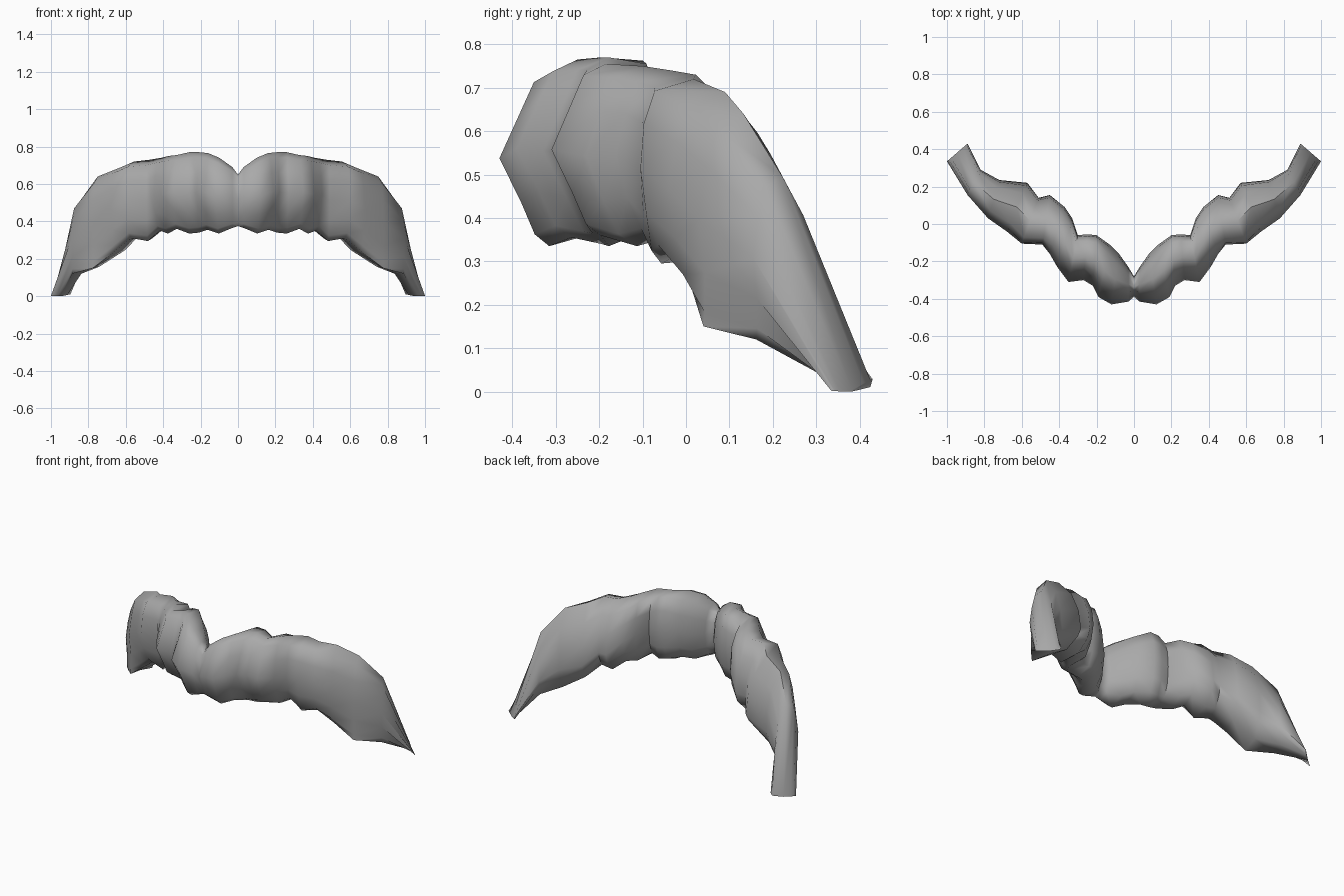
import bpy, bmesh, math
from mathutils import Vector

if "Cube" in bpy.data.objects:
    bpy.data.objects.remove(bpy.data.objects["Cube"])

# Cross-sections along one side:
# front x, front y, back x, back y, top z, bottom z,
# forward lean of the underside, back boxiness power, back drop, front flatness
SECTIONS = [
    (0.00, -0.39, 0.00, -0.28, 0.65, 0.375, 0, 0.8, 0, 0),
    (0.03, -0.415, 0.03, -0.23, 0.69, 0.365, 0.1, 0.8, 0, 0),
    (0.12, -0.43, 0.08, -0.16, 0.74, 0.335, 0.15, 0.7, 0, 0),
    (0.19, -0.39, 0.13, -0.11, 0.765, 0.355, 0.1, 0.6, 0, 0),
    (0.22, -0.33, 0.20, -0.06, 0.77, 0.34, 0, 0.5, -0.03, 0),
    (0.27, -0.30, 0.25, -0.055, 0.77, 0.335, 0, 0.5, -0.02, 0),
    (0.35, -0.31, 0.30, -0.06, 0.755, 0.36, 0.1, 0.5, 0, 0),
    (0.41, -0.23, 0.33, 0.03, 0.75, 0.335, 0.1, 0.5, 0, 0.3),
    (0.45, -0.16, 0.37, 0.09, 0.74, 0.35, 0.2, 0.6, 0.03, 0.7),
    (0.49, -0.11, 0.45, 0.155, 0.73, 0.295, 0.6, 0.8, 0.08, 1),
    (0.60, -0.105, 0.51, 0.14, 0.72, 0.31, 0.35, 0.8, 0.09, 1),
    (0.68, -0.04, 0.57, 0.22, 0.69, 0.24, 0.6, 0.8, 0.11, 0.8),
    (0.78, 0.03, 0.72, 0.235, 0.64, 0.15, 0.9, 0.7, 0.10, 0.6),
    (0.89, 0.155, 0.82, 0.29, 0.495, 0.12, 0.9, 0.5, 0.09, 0.6),
    (1.00, 0.335, 0.89, 0.43, 0.003, 0.0, 0, 0.8, -0.027, 0.6),
]
SIDES = 12


def section_ring(bm, fx, fy, bx, by, top, bottom, lean, boxy, drop, flat):
    """Ring with a wedge-like or flat front and a boxier back."""
    front, back = Vector((fx, fy, 0)), Vector((bx, by, 0))
    mid, half = (front + back) / 2, (front - back) / 2
    ring = []
    for i in range(SIDES):
        a = 2 * math.pi * i / SIDES
        c, s = math.cos(a), math.sin(a)
        if c > 1e-6:
            wedge = 1 - (0.68 if s > 0 else 0.8) * abs(s)   # straight-sided front
            c = wedge + (c ** (0.45 if s > 0 else 0.95) - wedge) * flat
        elif c < -1e-6:
            c = -abs(c) ** boxy
        else:
            c = 0
        along = c + lean * max(0, -s) * (1 - abs(c))
        p = mid + half * along
        p.z = (top + bottom) / 2 + s * (top - bottom) / 2
        p.z -= drop * max(0, -c) * (1 if s > -0.1 else 0.4)
        ring.append(bm.verts.new(p))
    return ring


# Hair lobes on one side, lofted from the centre to the tip
bm = bmesh.new()
rings = [section_ring(bm, *s) for s in SECTIONS]
for a, b in zip(rings, rings[1:]):
    for i in range(SIDES):
        j = (i + 1) % SIDES
        bm.faces.new((a[i], a[j], b[j], b[i]))
bm.faces.new(rings[-1])
bmesh.ops.recalc_face_normals(bm, faces=bm.faces)

# The centre ring is open, so make sure the faces point outward
probe = Vector((0.3, -0.3, 0.55))
face = min(bm.faces, key=lambda f: (f.calc_center_median() - probe).length)
if face.normal.dot(face.calc_center_median() - Vector((0.3, -0.18, 0.55))) < 0:
    bmesh.ops.reverse_faces(bm, faces=bm.faces)

mesh = bpy.data.meshes.new("moustache")
bm.to_mesh(mesh)
bm.free()
moustache = bpy.data.objects.new("moustache", mesh)
bpy.context.collection.objects.link(moustache)

# Plain grey hair
grey = bpy.data.materials.new("grey_hair")
grey.diffuse_color = (0.4, 0.4, 0.4, 1)
grey.use_nodes = True
grey.node_tree.nodes["Principled BSDF"].inputs["Base Color"].default_value = grey.diffuse_color
mesh.materials.append(grey)

bpy.context.view_layer.objects.active = moustache
moustache.select_set(True)
bpy.ops.object.shade_smooth_by_angle(angle=math.radians(65))

# Other side
mirror = moustache.modifiers.new("mirror", 'MIRROR')
mirror.use_axis[0] = True
mirror.use_clip = True
